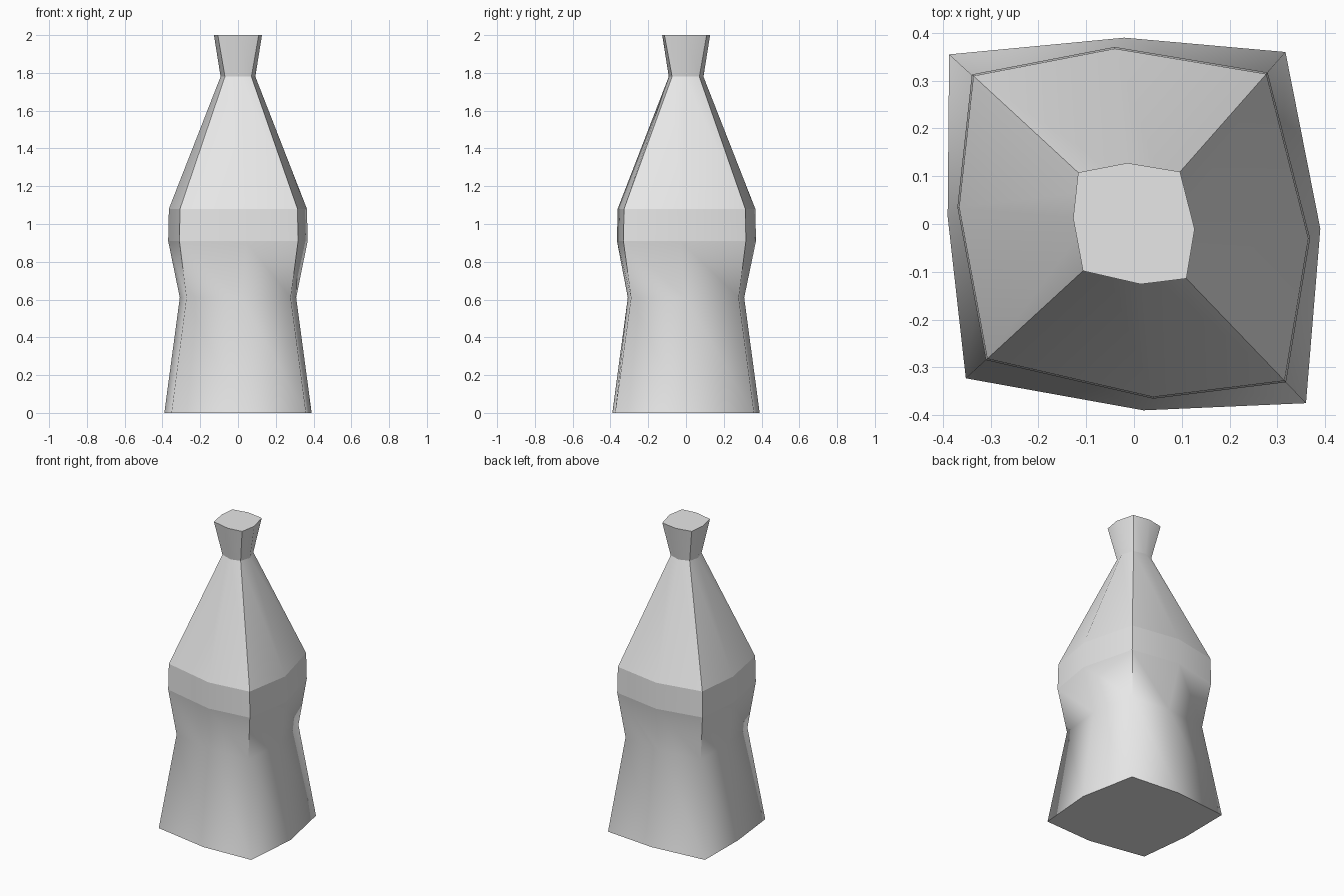
import bpy
import bmesh

cube = bpy.data.objects.get("Cube")
if cube:
    bpy.data.objects.remove(cube, do_unlink=True)

# One grey material
grey = bpy.data.materials.new("light_grey")
grey.use_nodes = True
colour = (0.8, 0.8, 0.8, 1)
grey.diffuse_color = colour
grey.node_tree.nodes["Principled BSDF"].inputs["Base Color"].default_value = colour

# Uneven eight-sided outlines, corners alternating with side points
foot = [(-.387, .355), (-.02, .39), (.317, .36), (.39, -.01),
        (.36, -.375), (.02, -.39), (-.352, -.323), (-.39, .015)]
shoulder = [(-.336, .31), (-.04, .367), (.277, .314), (.365, -.03),
            (.315, -.328), (.04, -.362), (-.307, -.282), (-.366, .035)]

# Height, outline, corner scale, side scale, crisp rim, crisp corners above
levels = [
    (0, foot, 1, 1, True, False),
    (.61, foot, .775, .79, False, True),
    (.91, shoulder, 1.01, 1.01, True, True),
    (1.08, shoulder, 1, 1, True, True),
    (1.78, shoulder, .225, .252, True, True),
    (2, shoulder, .348, .348, True, False),
]

bm = bmesh.new()
rings = []
for z, outline, corner, side, _, _ in levels:
    rings.append([bm.verts.new((x * s, y * s, z)) for i, (x, y) in enumerate(outline)
                  for s in [side if i % 2 else corner]])

# Walls between the levels, and flat end caps
for low, high in zip(rings, rings[1:]):
    for i in range(8):
        j = (i + 1) % 8
        bm.faces.new((low[i], low[j], high[j], high[i]))
bm.faces.new(rings[0])
bm.faces.new(rings[-1])
bmesh.ops.recalc_face_normals(bm, faces=bm.faces)

# Smooth walls with crisp rims and corner edges
for face in bm.faces:
    face.smooth = True
for n, (ring, level) in enumerate(zip(rings, levels)):
    for i in range(8):
        if level[4]:
            bm.edges.get((ring[i], ring[(i + 1) % 8])).smooth = False
        if level[5] and i % 2 == 0:
            bm.edges.get((ring[i], rings[n + 1][i])).smooth = False

mesh = bpy.data.meshes.new("bottle_body")
bm.to_mesh(mesh)
bm.free()
mesh.materials.append(grey)
body = bpy.data.objects.new("bottle_body", mesh)
bpy.context.collection.objects.link(body)
